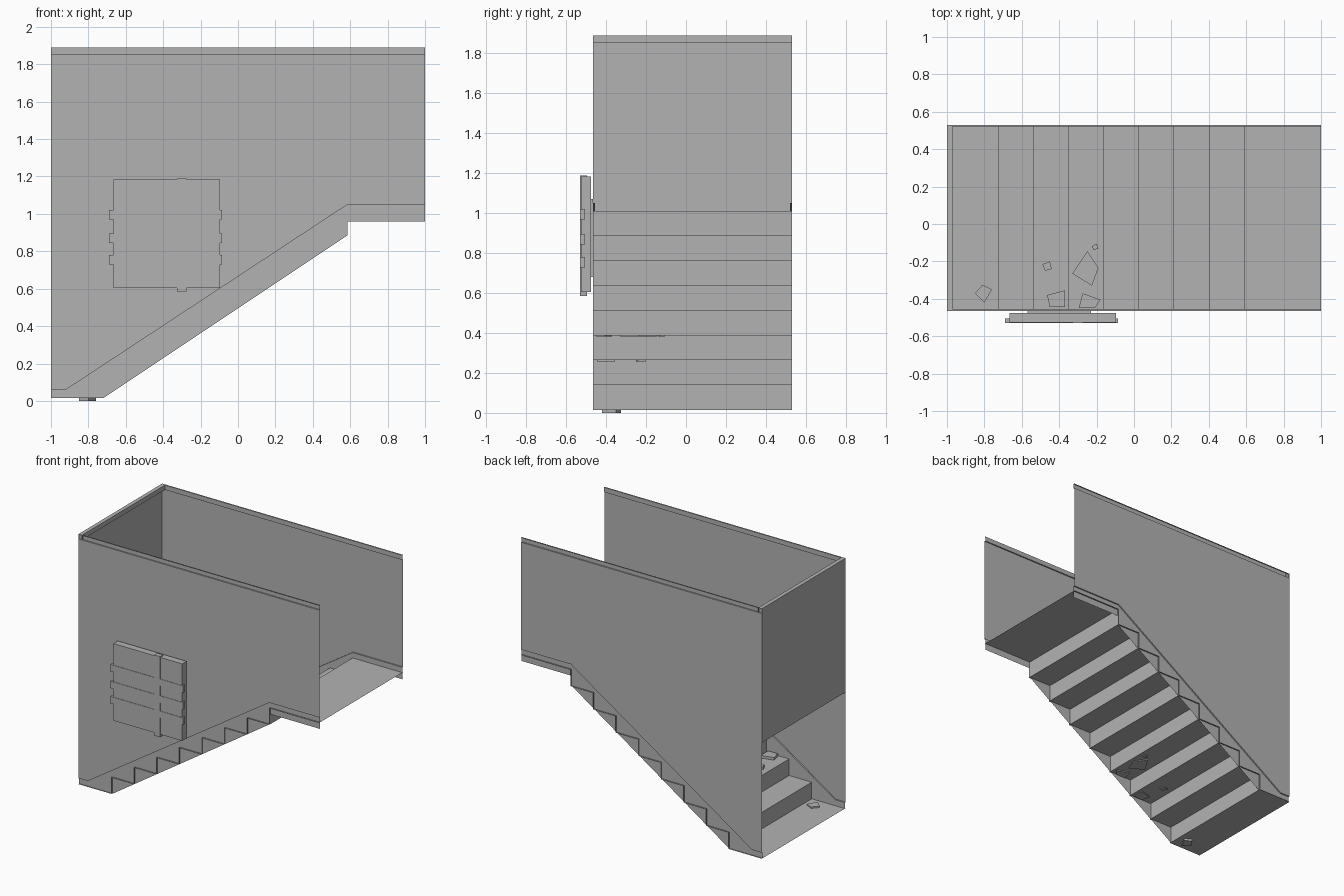
import bpy, bmesh, math
from mathutils import Vector

cube = bpy.data.objects.get("Cube")
if cube:
    bpy.data.objects.remove(cube)

grey = bpy.data.materials.new("plain_grey")
grey.use_nodes = True
COLOUR = (0.45, 0.45, 0.45, 1)
grey.diffuse_color = COLOUR
grey.node_tree.nodes["Principled BSDF"].inputs["Base Color"].default_value = COLOUR

BACK, FRONT = 0.53, -0.465      # wall planes
LIP = 0.01                      # trim depth
TOP, CROWN = 1.89, 1.855        # wall top and underside of crown trim
FLOOR, LANDING = 0.015, 1.01
STEPS = 8
RISE = (LANDING - FLOOR) / STEPS
RUN, FIRST = 0.1875, -0.725


def finish(name, bm):
    mesh = bpy.data.meshes.new(name)
    bm.to_mesh(mesh)
    bm.free()
    mesh.materials.append(grey)
    obj = bpy.data.objects.new(name, mesh)
    bpy.context.collection.objects.link(obj)
    return obj


def sheet(name, points):
    """One flat face through the points."""
    bm = bmesh.new()
    bm.faces.new([bm.verts.new(p) for p in points])
    return finish(name, bm)


def strip(name, path, offset):
    """Open path swept along one offset."""
    bm = bmesh.new()
    a = [bm.verts.new(p) for p in path]
    b = [bm.verts.new(Vector(p) + Vector(offset)) for p in path]
    for i in range(len(path) - 1):
        bm.faces.new((a[i], a[i + 1], b[i + 1], b[i]))
    return finish(name, bm)


def slab(name, points, z, height):
    """Closed outline extruded upwards."""
    bm = bmesh.new()
    face = bm.faces.new([bm.verts.new((x, y, z)) for x, y in points])
    new = bmesh.ops.extrude_face_region(bm, geom=[face])["geom"]
    bmesh.ops.translate(bm, vec=(0, 0, height),
                        verts=[v for v in new if isinstance(v, bmesh.types.BMVert)])
    bmesh.ops.recalc_face_normals(bm, faces=bm.faces)
    return finish(name, bm)


def box(name, x0, x1, y0, y1, z0, z1):
    return slab(name, [(x0, y0), (x1, y0), (x1, y1), (x0, y1)], z0, z1 - z0)


# Stair: lower floor, risers, treads and landing as one folded sheet
path = [(-1, FRONT, FLOOR)]
for i in range(STEPS):
    x = FIRST + i * RUN
    path += [(x, FRONT, FLOOR + i * RISE), (x, FRONT, FLOOR + (i + 1) * RISE)]
path.append((1, FRONT, LANDING))
strip("stair", path, (0, BACK - FRONT, 0))

# Side walls with skirting and crown trim
rake = [(-1, 0.06), (-0.92, 0.06), (0.585, 1.05), (1, 1.05)]
under = [(1, 0.96), (0.585, 0.96), (0.585, 0.885), (-0.72, FLOOR), (-1, FLOOR)]
for side, y, inward in (("front", FRONT, LIP), ("back", BACK, -LIP)):
    yi = y + inward
    sheet(side + "_wall", [(x, y, z) for x, z in rake] + [(1, y, CROWN), (-1, y, CROWN)])
    sheet(side + "_skirting", [(x, yi, z) for x, z in rake + under])
    strip(side + "_skirting_cap", [(x, y, z) for x, z in rake], (0, inward, 0))
    strip(side + "_crown", [(-1, y, CROWN), (-1, yi, CROWN), (-1, yi, TOP), (-1, y, TOP)],
          (2, 0, 0))

# End wall above the doorway, with its crown trim
sheet("end_wall", [(-1, FRONT, 0.885), (-1, BACK, 0.885), (-1, BACK, TOP), (-1, FRONT, TOP)])
strip("end_crown", [(-1, FRONT, CROWN), (-0.97, FRONT, CROWN), (-0.97, FRONT, TOP),
                    (-1, FRONT, TOP)], (0, BACK - FRONT, 0))

# Panel on the outside of the front wall, with straps and a backing plate
box("panel", -0.665, -0.095, -0.527, -0.475, 0.605, 1.183)
for i, z in enumerate((0.755, 0.87, 0.995)):
    box(f"panel_strap_{i + 1}", -0.69, -0.085, -0.53, -0.505, z - 0.026, z + 0.026)
box("panel_upright_strap", -0.325, -0.275, -0.53, -0.495, 0.585, 1.19)
box("panel_backing", -0.57, -0.23, -0.476, FRONT, 0.68, 1.07)

# Broken pieces lying on the floor and treads
pieces = [
    (0, [(-0.85, -0.37), (-0.80, -0.42), (-0.76, -0.35), (-0.81, -0.325)]),
    (2, [(-0.49, -0.215), (-0.475, -0.25), (-0.44, -0.24), (-0.45, -0.2)]),
    (2, [(-0.465, -0.38), (-0.45, -0.445), (-0.37, -0.445), (-0.37, -0.355)]),
    (3, [(-0.33, -0.265), (-0.225, -0.33), (-0.19, -0.235), (-0.25, -0.145)]),
    (3, [(-0.225, -0.12), (-0.215, -0.14), (-0.19, -0.13), (-0.2, -0.105)]),
    (3, [(-0.295, -0.45), (-0.21, -0.45), (-0.18, -0.405), (-0.275, -0.37)]),
]
for i, (step, outline) in enumerate(pieces):
    z = FLOOR + step * RISE - (0.015 if step == 0 else 0.006)
    slab(f"rubble_{i + 1}", outline, z, 0.026)
